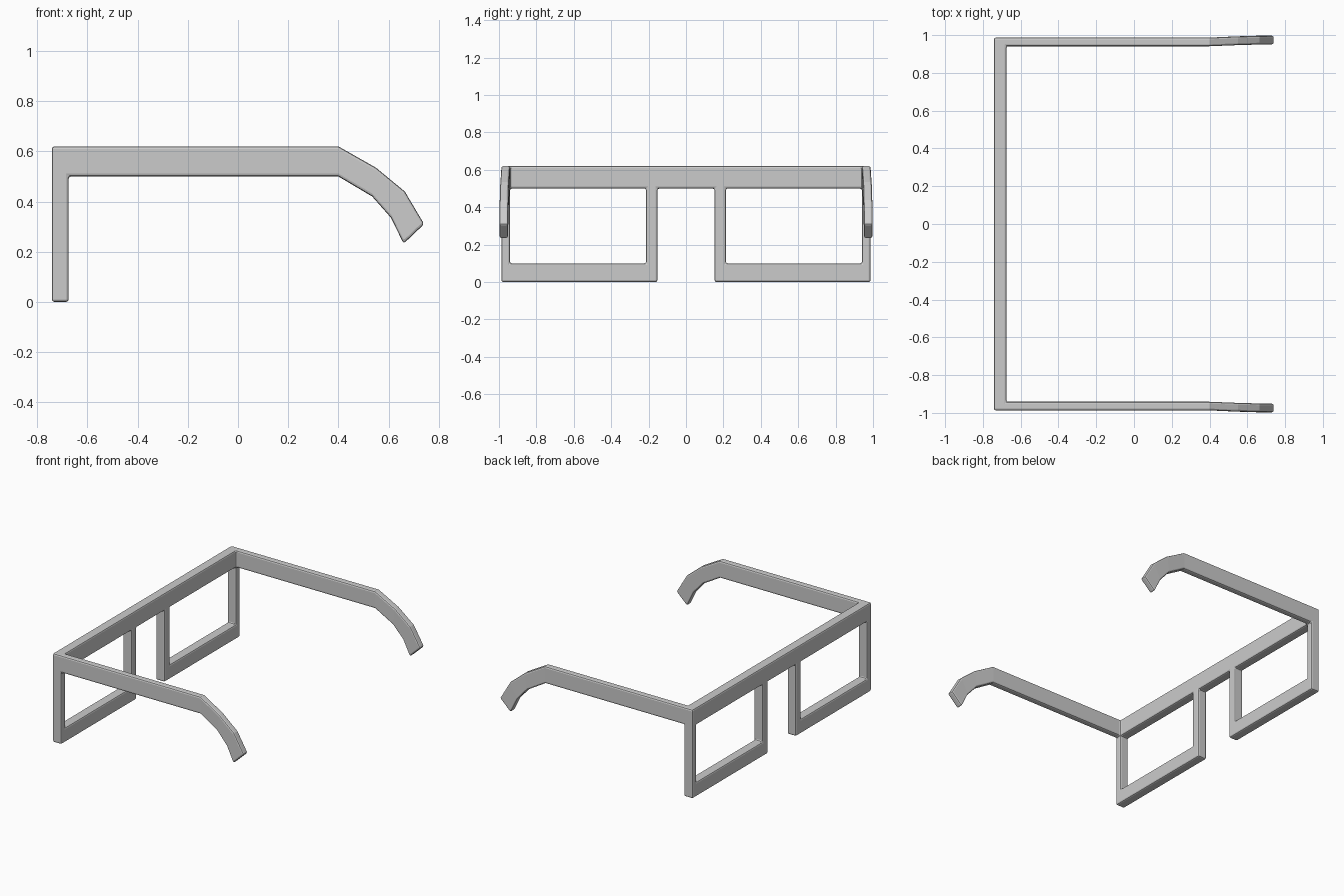
import bpy, bmesh

if "Cube" in bpy.data.objects:
    bpy.data.objects.remove(bpy.data.objects["Cube"])

XF, XB = -0.742, -0.675                                  # front and back of the rims
YS = [-0.987, -0.941, -0.213, -0.153, 0.153, 0.213, 0.941, 0.987]
ZS = [0.0, 0.1, 0.5, 0.62]

bm = bmesh.new()

# Front frame: grid of cells, leaving two lens openings and the nose gap empty
grid = {(i, j): bm.verts.new((XF, y, z)) for i, y in enumerate(YS) for j, z in enumerate(ZS)}
cells = []
for i in range(7):
    for j in range(3):
        lens = i in (1, 5) and j == 1
        nose = i == 3 and j < 2
        if not (lens or nose):
            cells.append(bm.faces.new([grid[i, j], grid[i + 1, j],
                                       grid[i + 1, j + 1], grid[i, j + 1]]))
ext = bmesh.ops.extrude_face_region(bm, geom=cells, use_keep_orig=True)["geom"]
back = [g for g in ext if isinstance(g, bmesh.types.BMFace)]
for v in [g for g in ext if isinstance(g, bmesh.types.BMVert)]:
    v.co.x = XB

# Temples: extrude the upper back corner cells along the arm and ear hook
# Each station: top (x, z), bottom (x, z), outward flare
STATIONS = [((0.40, 0.62), (0.40, 0.50), 0.0),
            ((0.55, 0.535), (0.535, 0.42), 0.006),
            ((0.665, 0.44), (0.61, 0.335), 0.009),
            ((0.742, 0.31), (0.66, 0.232), 0.010)]
corners = [f for f in back if abs(f.calc_center_median().y) > 0.95
           and f.calc_center_median().z > 0.5]
for face in corners:
    side = 1 if face.calc_center_median().y > 0 else -1
    y0 = {v: v.co.y for v in face.verts}
    for top, bottom, flare in STATIONS:
        zmid = sum(v.co.z for v in face.verts) / 4
        new = bmesh.ops.extrude_discrete_faces(bm, faces=[face])["faces"][0]
        ys = sorted(y0.values())
        for v in new.verts:
            outer = abs(v.co.y) > sum(abs(y) for y in ys) / len(ys)
            edge_y = 0.987 if outer else 0.941
            x, z = top if v.co.z > zmid else bottom
            v.co = (x, side * (edge_y + flare), z)
        face = new
        y0 = {v: v.co.y for v in face.verts}

bmesh.ops.delete(bm, geom=[v for v in bm.verts if not v.link_faces], context='VERTS')
bmesh.ops.recalc_face_normals(bm, faces=bm.faces[:])
mesh = bpy.data.meshes.new("glasses_frame")
bm.to_mesh(mesh)
bm.free()
frame = bpy.data.objects.new("glasses_frame", mesh)
bpy.context.collection.objects.link(frame)

# Narrow chamfer on every sharp edge
bev = frame.modifiers.new("chamfer", 'BEVEL')
bev.width = 0.01
bev.segments = 2
bev.limit_method = 'ANGLE'
bev.angle_limit = 0.7
